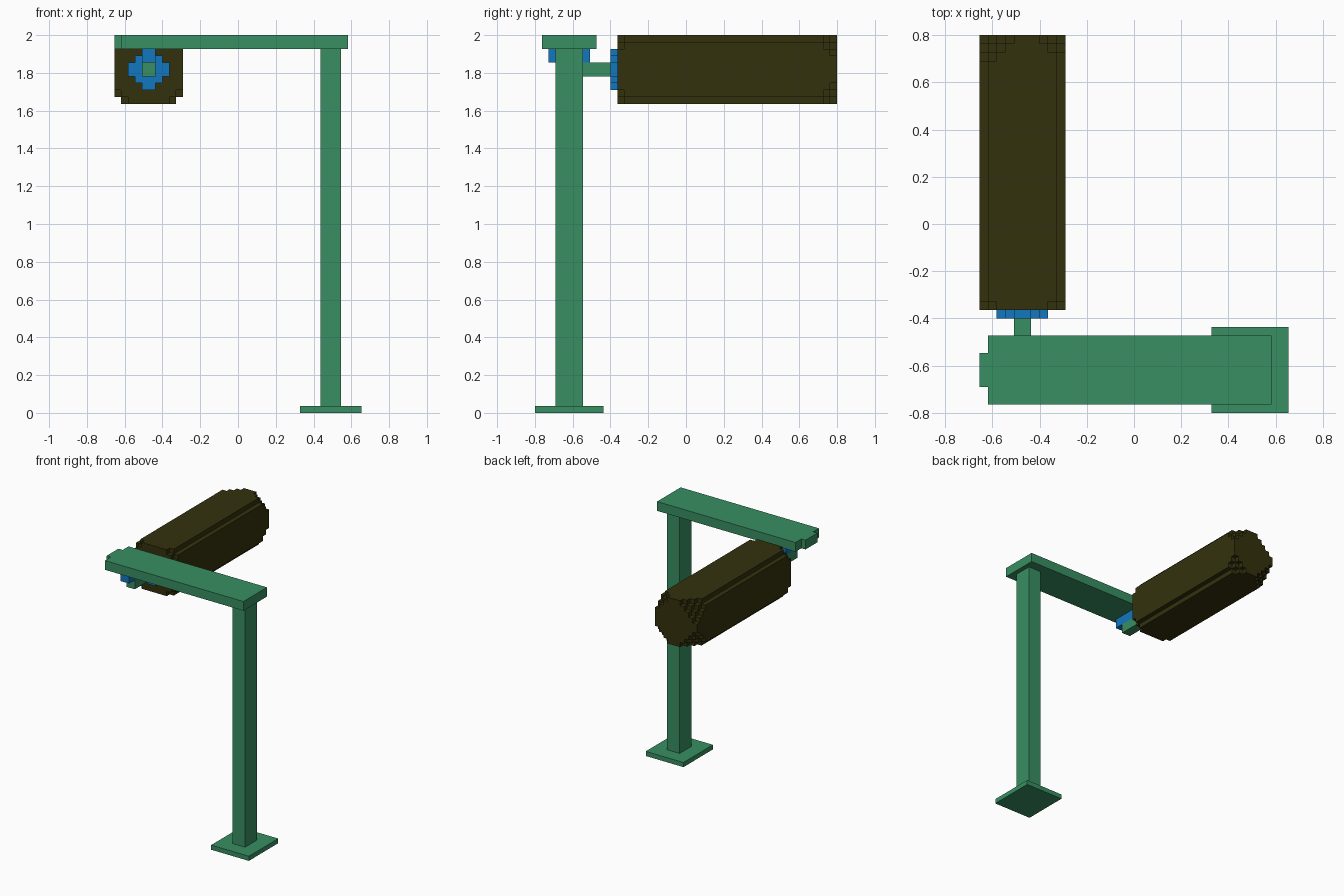
import bpy, bmesh, math
from mathutils import Vector

if "Cube" in bpy.data.objects:
    bpy.data.objects.remove(bpy.data.objects["Cube"])

U = 2 / 55                              # size of one block
ORIGIN = Vector((-18 * U, -22 * U, 0))  # corner of the block grid


def material(name, rgb):
    m = bpy.data.materials.new(name)
    m.use_nodes = True
    m.diffuse_color = (*rgb, 1)
    m.node_tree.nodes["Principled BSDF"].inputs["Base Color"].default_value = (*rgb, 1)
    return m


GREEN = material("green", (0.040, 0.275, 0.122))
BLUE = material("blue", (0.006, 0.185, 0.52))
OLIVE = material("dark olive", (0.034, 0.031, 0.004))


def block_part(name, cells, mat):
    """Outer skin of a set of grid blocks, with flat areas merged."""
    bm = bmesh.new()
    verts = {}

    def vert(p):
        if p not in verts:
            verts[p] = bm.verts.new(ORIGIN + Vector(p) * U)
        return verts[p]

    for c in cells:
        for axis in range(3):
            for side in (0, 1):
                n = list(c)
                n[axis] += 2 * side - 1
                if tuple(n) in cells:
                    continue
                ring = []
                for s, t in ((0, 0), (1, 0), (1, 1), (0, 1)):
                    p = list(c)
                    p[axis] += side
                    p[(axis + 1) % 3] += s
                    p[(axis + 2) % 3] += t
                    ring.append(vert(tuple(p)))
                bm.faces.new(ring if side else ring[::-1])
    bmesh.ops.dissolve_limit(bm, angle_limit=math.radians(1), verts=bm.verts[:], edges=bm.edges[:])
    me = bpy.data.meshes.new(name)
    bm.to_mesh(me)
    bm.free()
    me.materials.append(mat)
    ob = bpy.data.objects.new(name, me)
    bpy.context.collection.objects.link(ob)
    return ob


def box(x, y, z):
    return {(i, j, k) for i in range(*x) for j in range(*y) for k in range(*z)}


# Stand: foot plate, post and overhead beam with a narrow end tab
block_part("foot_plate", box((27, 36), (0, 10), (0, 1)), GREEN)
block_part("post", box((30, 33), (3, 7), (1, 53)), GREEN)
block_part("beam", box((1, 34), (1, 9), (53, 55)) | box((0, 1), (3, 7), (53, 55)), GREEN)

# Hanger under the beam and the arm that reaches back to the drum
block_part("hanger", box((4, 6), (2, 8), (51, 53)), BLUE)
block_part("arm", box((4, 6), (4, 11), (49, 51)), GREEN)

# Round mounting disc
disc = {(i, 11, k) for i in range(2, 8) for k in range(47, 53)
        if abs(i - 4.5) + abs(k - 49.5) <= 3}
block_part("mounting_disc", disc, BLUE)


# Long drum with notched edges and stepped end corners
def in_drum(i, j, k):
    a, b = min(i, 9 - i), min(k - 45, 54 - k)
    rear = 3 if i < 5 else 2
    return a + b > 0 and a + b + (j - 12) > 1 and a + b + (43 - j) > rear


block_part("drum", {c for c in box((0, 10), (12, 44), (45, 55)) if in_drum(*c)}, OLIVE)
